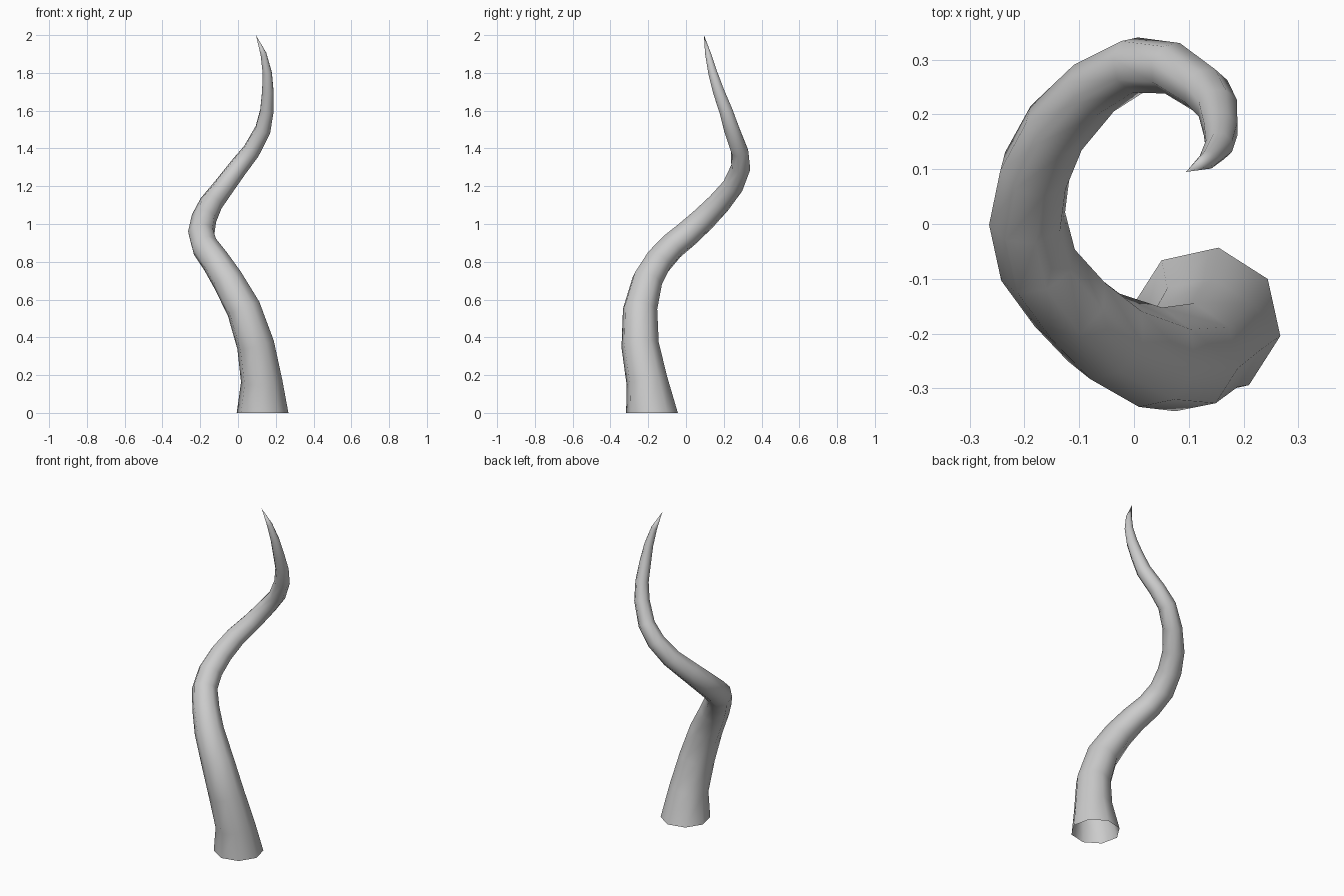
import bpy, bmesh, math
from mathutils import Vector

cube = bpy.data.objects.get("Cube")
if cube:
    bpy.data.objects.remove(cube, do_unlink=True)

SIDES = 8

# Spiral centre line with tapering radius: x, y, z, radius
PATH = [
    (.13, -.18, .005, .139), (.125, -.207, .17, .111), (.093, -.243, .36, .101),
    (.03, -.243, .55, .093), (-.053, -.205, .7, .084), (-.117, -.147, .8, .077),
    (-.175, -.075, .88, .073), (-.195, .01, .95, .071), (-.18, .097, 1.03, .067),
    (-.142, .175, 1.11, .062), (-.073, .248, 1.2, .056), (.002, .29, 1.3, .052),
    (.07, .284, 1.385, .048), (.132, .242, 1.5, .044), (.153, .211, 1.6, .038),
    (.158, .173, 1.7, .033), (.155, .142, 1.8, .026), (.135, .117, 1.9, .017),
]
TIP = Vector((.095, .095, 2))


def make_material(name, colour):
    mat = bpy.data.materials.new(name)
    mat.use_nodes = True
    mat.diffuse_color = colour
    bsdf = next(n for n in mat.node_tree.nodes if n.type == 'BSDF_PRINCIPLED')
    bsdf.inputs["Base Color"].default_value = colour
    bsdf.inputs["Roughness"].default_value = 0.6
    return mat


def sweep_horn(bm):
    """Carry an octagon along the path with minimal twist, closing to a point."""
    centres = [Vector(p[:3]) for p in PATH] + [TIP]
    tangent = Vector((0, 0, 1))
    start = math.radians(-10)
    axis = Vector((math.cos(start), math.sin(start), 0))
    rings = []
    for i, point in enumerate(PATH):
        if i:
            before = (centres[i] - centres[i - 1]).normalized()
            after = (centres[i + 1] - centres[i]).normalized()
            new_tangent = (before + after).normalized()
            axis = tangent.rotation_difference(new_tangent) @ axis
            tangent = new_tangent
        side = tangent.cross(axis)
        ring = []
        for k in range(SIDES):
            a = math.tau * k / SIDES
            offset = axis * math.cos(a) + side * math.sin(a)
            ring.append(bm.verts.new(centres[i] + offset * point[3]))
        rings.append(ring)
    # Root rim rests on the ground
    for v in rings[0]:
        v.co.z = 0
    # Wall between neighbouring rings; the root stays open
    for low, high in zip(rings, rings[1:]):
        for k in range(SIDES):
            n = (k + 1) % SIDES
            bm.faces.new((low[k], low[n], high[n], high[k]))
    # Pointed tip
    tip = bm.verts.new(TIP)
    for k in range(SIDES):
        bm.faces.new((rings[-1][k], rings[-1][(k + 1) % SIDES], tip))


bm = bmesh.new()
sweep_horn(bm)
for face in bm.faces:
    face.smooth = True
mesh = bpy.data.meshes.new("spiral_horn")
bm.to_mesh(mesh)
bm.free()
mesh.materials.append(make_material("horn grey", (.6, .6, .6, 1)))
horn = bpy.data.objects.new("spiral_horn", mesh)
bpy.context.collection.objects.link(horn)
